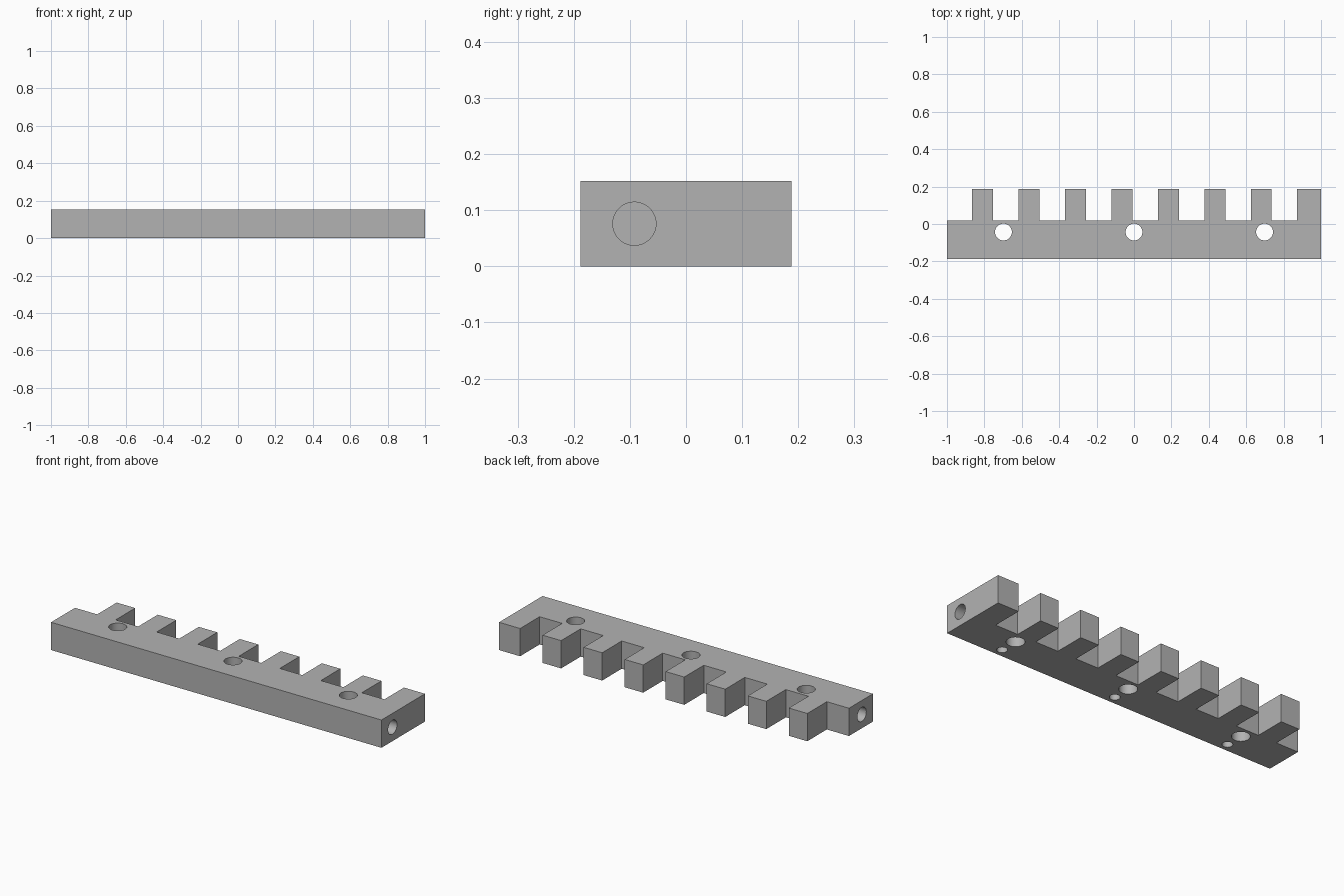
import bpy
import bmesh
import math

cube = bpy.data.objects.get("Cube")
if cube:
    bpy.data.objects.remove(cube, do_unlink=True)

HEIGHT = 0.152
FRONT, ROOT, TIP = -0.188, 0.019, 0.188
PITCH, TOOTH, FIRST = 0.2484, 0.112, -0.866

grey = bpy.data.materials.new("plain grey")
grey.use_nodes = True
colour = (0.45, 0.45, 0.45, 1)
grey.diffuse_color = colour
grey.node_tree.nodes["Principled BSDF"].inputs["Base Color"].default_value = colour

# Toothed outline: straight front, eight teeth along the back, last one flush
outline = [(-1, ROOT), (-1, FRONT), (1, FRONT)]
for i in reversed(range(8)):
    left = FIRST + i * PITCH
    right = 1 if i == 7 else left + TOOTH
    if i < 7:
        outline.append((right, ROOT))
    outline += [(right, TIP), (left, TIP), (left, ROOT)]

# Extrude the outline into the bar
bm = bmesh.new()
base = bm.faces.new([bm.verts.new((x, y, 0)) for x, y in outline])
top = bmesh.ops.extrude_face_region(bm, geom=[base])
verts = [v for v in top["geom"] if isinstance(v, bmesh.types.BMVert)]
bmesh.ops.translate(bm, verts=verts, vec=(0, 0, HEIGHT))
bmesh.ops.recalc_face_normals(bm, faces=bm.faces)
mesh = bpy.data.meshes.new("toothed_bar")
bm.to_mesh(mesh)
bm.free()
bar = bpy.data.objects.new("toothed_bar", mesh)
bpy.context.collection.objects.link(bar)
mesh.materials.append(grey)


def drill(radius, length, centre, along_x=False):
    """Cut a round hole in the bar and discard the cutter."""
    bpy.ops.mesh.primitive_cylinder_add(
        vertices=48, radius=radius, depth=length, location=centre,
        rotation=(0, math.pi / 2 if along_x else 0, 0))
    cutter = bpy.context.object
    cutter.hide_render = True
    cutter.data.materials.append(grey)
    bpy.context.view_layer.objects.active = bar
    mod = bar.modifiers.new("hole", "BOOLEAN")
    mod.operation = "DIFFERENCE"
    mod.solver = "EXACT"
    mod.object = cutter
    bpy.ops.object.modifier_apply(modifier=mod.name)
    bpy.data.objects.remove(cutter, do_unlink=True)


# Through holes, with a small blind hole beside each on the underside
for x in (-0.698, 0, 0.698):
    drill(0.045, 1, (x, -0.043, 0))
    drill(0.026, 0.12, (x, -0.142, 0))

# Blind bores in both ends
for side in (-1, 1):
    drill(0.0385, 0.4, (side, -0.092, HEIGHT / 2), along_x=True)

# Smooth hole walls, sharp edges elsewhere
bpy.ops.object.select_all(action="DESELECT")
bar.select_set(True)
bpy.context.view_layer.objects.active = bar
bpy.ops.object.shade_smooth_by_angle(angle=math.radians(30))
